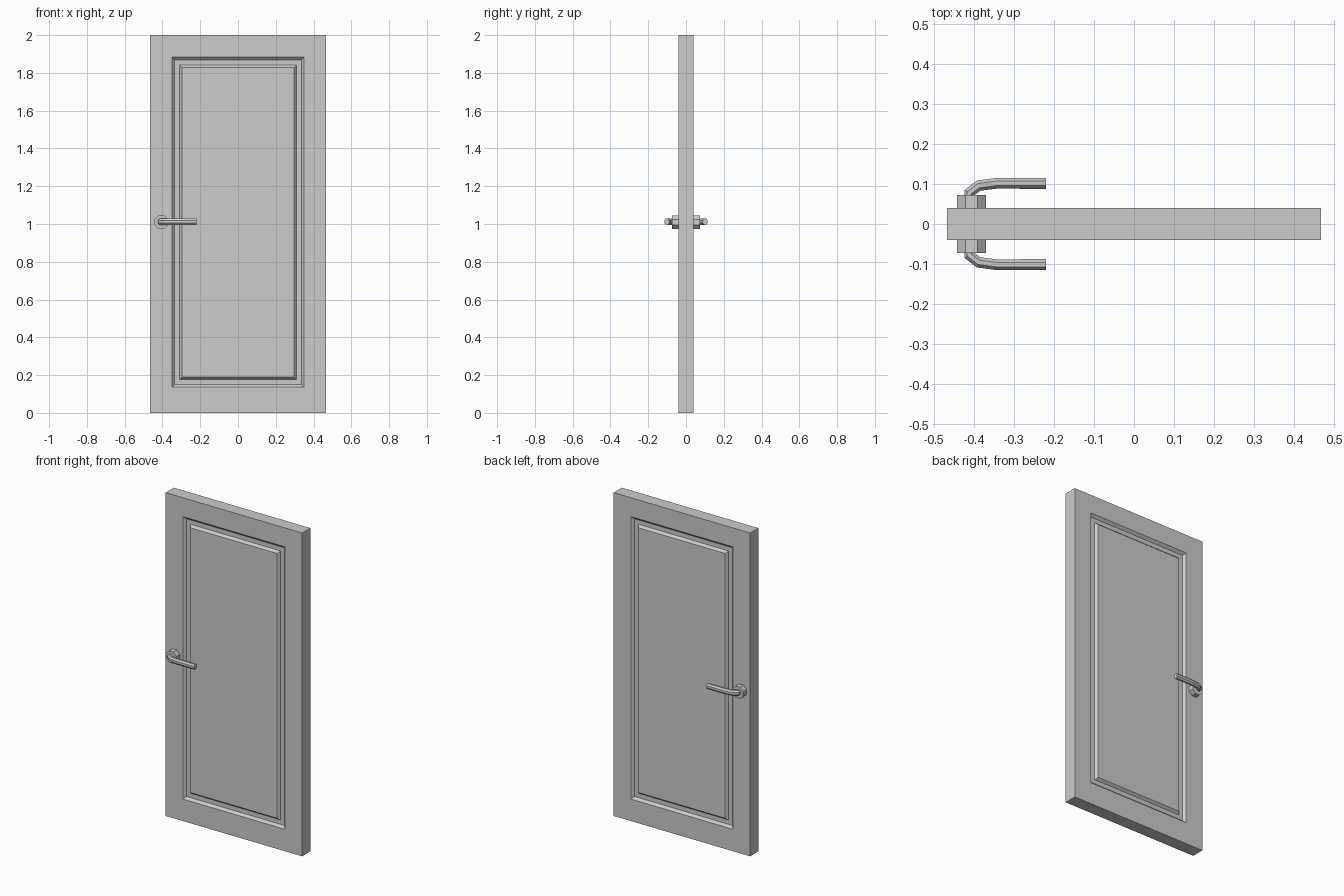
import bpy, bmesh, math
from mathutils import Vector

cube = bpy.data.objects.get("Cube")
if cube:
    bpy.data.objects.remove(cube, do_unlink=True)

grey = bpy.data.materials.new("plain grey")
grey.use_nodes = True
COLOUR = (0.6, 0.6, 0.6, 1)
grey.diffuse_color = COLOUR
grey.node_tree.nodes["Principled BSDF"].inputs["Base Color"].default_value = COLOUR


def skin(name, rings):
    """Bridge successive closed rings of points and cap both ends."""
    bm = bmesh.new()
    loops = [[bm.verts.new(p) for p in ring] for ring in rings]
    n = len(loops[0])
    for a, b in zip(loops, loops[1:]):
        for i in range(n):
            j = (i + 1) % n
            bm.faces.new((a[i], a[j], b[j], b[i]))
    bm.faces.new(loops[0][::-1])
    bm.faces.new(loops[-1])
    bmesh.ops.recalc_face_normals(bm, faces=bm.faces)
    mesh = bpy.data.meshes.new(name)
    bm.to_mesh(mesh)
    bm.free()
    mesh.materials.append(grey)
    obj = bpy.data.objects.new(name, mesh)
    bpy.context.collection.objects.link(obj)
    return obj


# Door leaf: nested rectangles step through a groove to a raised panel
def rectangle(half, low, high, y):
    return [(-half, y, low), (half, y, low), (half, y, high), (-half, y, high)]


T, GROOVE = 0.04, 0.025
profile = [(0.296, 0.19, 1.828, T), (0.309, 0.177, 1.841, GROOVE),
           (0.335, 0.15, 1.868, GROOVE), (0.349, 0.136, 1.883, T),
           (0.467, 0, 2, T)]
front = [rectangle(h, a, b, -y) for h, a, b, y in profile]
back = [rectangle(h, a, b, y) for h, a, b, y in reversed(profile)]
skin("door_leaf", front + back)

# Handles: an octagonal rose and a bent lever on each side
LOCK = Vector((-0.406, 0, 1.01))
PATH = [(-0.412, 0.06), (-0.412, 0.078), (-0.388, 0.096), (-0.345, 0.1015), (-0.22, 0.1015)]


def rose(name, side):
    def ring(y):
        angles = [math.tau * (i + 0.5) / 8 for i in range(8)]
        return [LOCK + Vector((0.039 * math.cos(a), side * y, 0.039 * math.sin(a)))
                for a in angles]
    skin(name, [ring(0.035), ring(0.073)])


def lever(name, side):
    points = [Vector(p) for p in PATH]
    rings = []
    for i, p in enumerate(points):
        along = (points[min(i + 1, len(points) - 1)] - points[max(i - 1, 0)]).normalized()
        across = Vector((-along.y, along.x))
        ring = []
        for k in range(8):
            a = math.tau * (k + 0.5) / 8
            q = p + across * 0.0145 * math.cos(a)
            ring.append((q.x, side * q.y, LOCK.z + 0.002 + 0.018 * math.sin(a)))
        rings.append(ring)
    skin(name, rings)


for label, side in (("front", -1), ("back", 1)):
    rose(label + "_handle_rose", side)
    lever(label + "_handle_lever", side)
